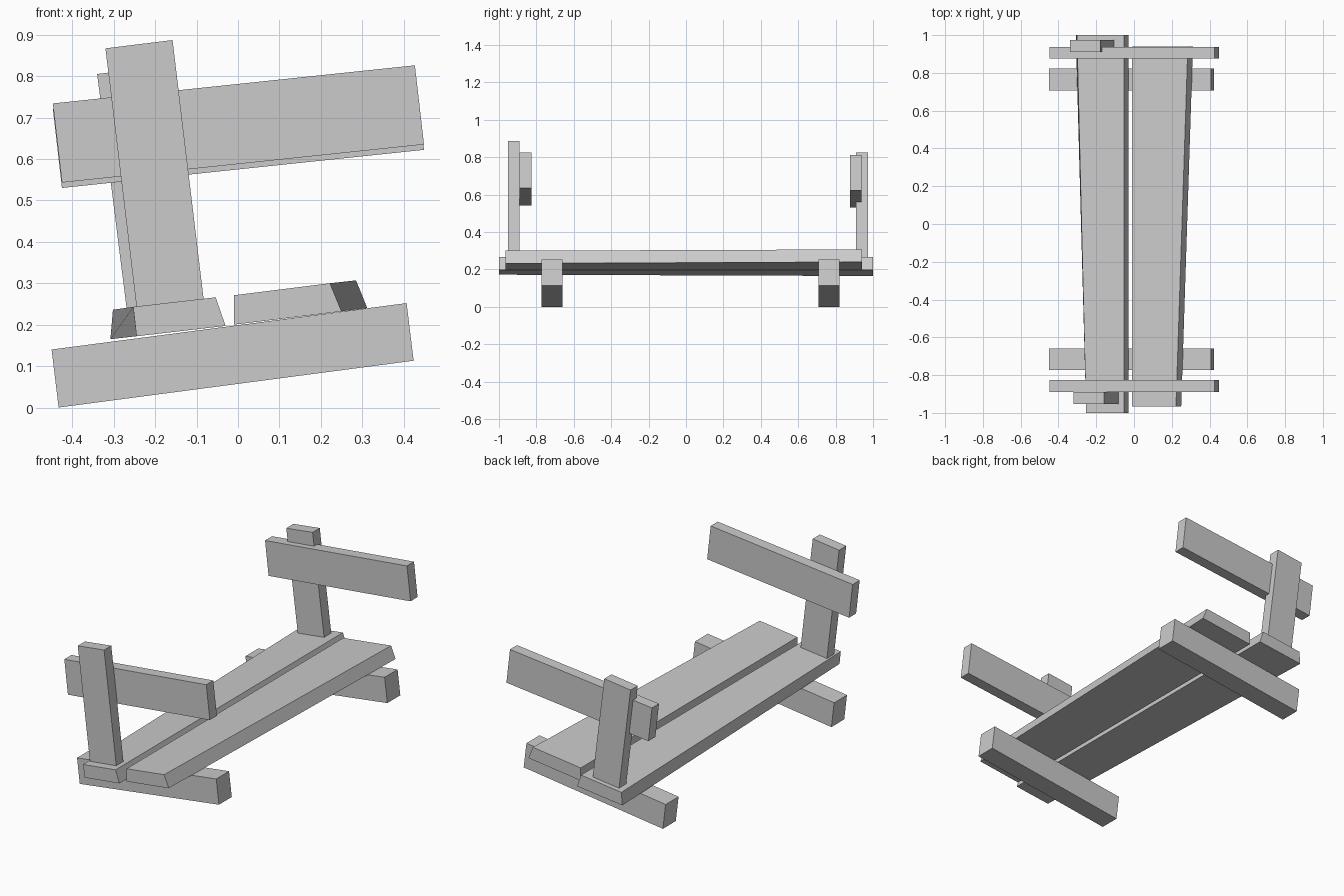
import bpy, bmesh

if "Cube" in bpy.data.objects:
    bpy.data.objects.remove(bpy.data.objects["Cube"])


def plank(name, y0, y1, front, back=None):
    """Solid between an xz outline at y0 and a matching outline at y1."""
    back = back or front
    bm = bmesh.new()
    a = [bm.verts.new((x, y0, z)) for x, z in front]
    b = [bm.verts.new((x, y1, z)) for x, z in back]
    bm.faces.new(a)
    bm.faces.new(b[::-1])
    n = len(a)
    for i in range(n):
        j = (i + 1) % n
        bm.faces.new((a[i], b[i], b[j], a[j]))
    bmesh.ops.recalc_face_normals(bm, faces=bm.faces)
    mesh = bpy.data.meshes.new(name)
    bm.to_mesh(mesh)
    bm.free()
    obj = bpy.data.objects.new(name, mesh)
    bpy.context.collection.objects.link(obj)
    return obj


def shift(outline, dx, dz):
    return [(x + dx, z + dz) for x, z in outline]


# Tilted ground runners
runner = [(-0.433, 0.0), (0.424, 0.113), (0.407, 0.252), (-0.45, 0.14)]
plank("front_runner", -0.773, -0.66, runner)
plank("back_runner", 0.708, 0.822, runner)

# Tapered seat boards with bevelled edges, wider towards the back
plank("left_seat_board", -1.0, 1.0,
      [(-0.245, 0.172), (-0.03, 0.197), (-0.054, 0.266), (-0.253, 0.243)],
      [(-0.308, 0.165), (-0.03, 0.197), (-0.054, 0.266), (-0.302, 0.236)])
plank("right_seat_board", -0.966, 0.94,
      [(-0.01, 0.2), (0.25, 0.232), (0.222, 0.3), (-0.01, 0.271)],
      [(-0.01, 0.2), (0.312, 0.24), (0.285, 0.307), (-0.01, 0.271)])

# Leaning posts standing on the left board
plank("front_post", -0.952, -0.889,
      [(-0.245, 0.243), (-0.083, 0.262), (-0.158, 0.887), (-0.32, 0.867)])
plank("back_post", 0.91, 0.973,
      [(-0.269, 0.24), (-0.107, 0.259), (-0.178, 0.825), (-0.34, 0.805)])

# Armrests on the inner side of the posts
arm = [(-0.425, 0.543), (0.449, 0.635), (0.427, 0.826), (-0.447, 0.734)]
plank("front_armrest", -0.889, -0.827, arm)
plank("back_armrest", 0.876, 0.938, shift(arm, 0.0, -0.013))
